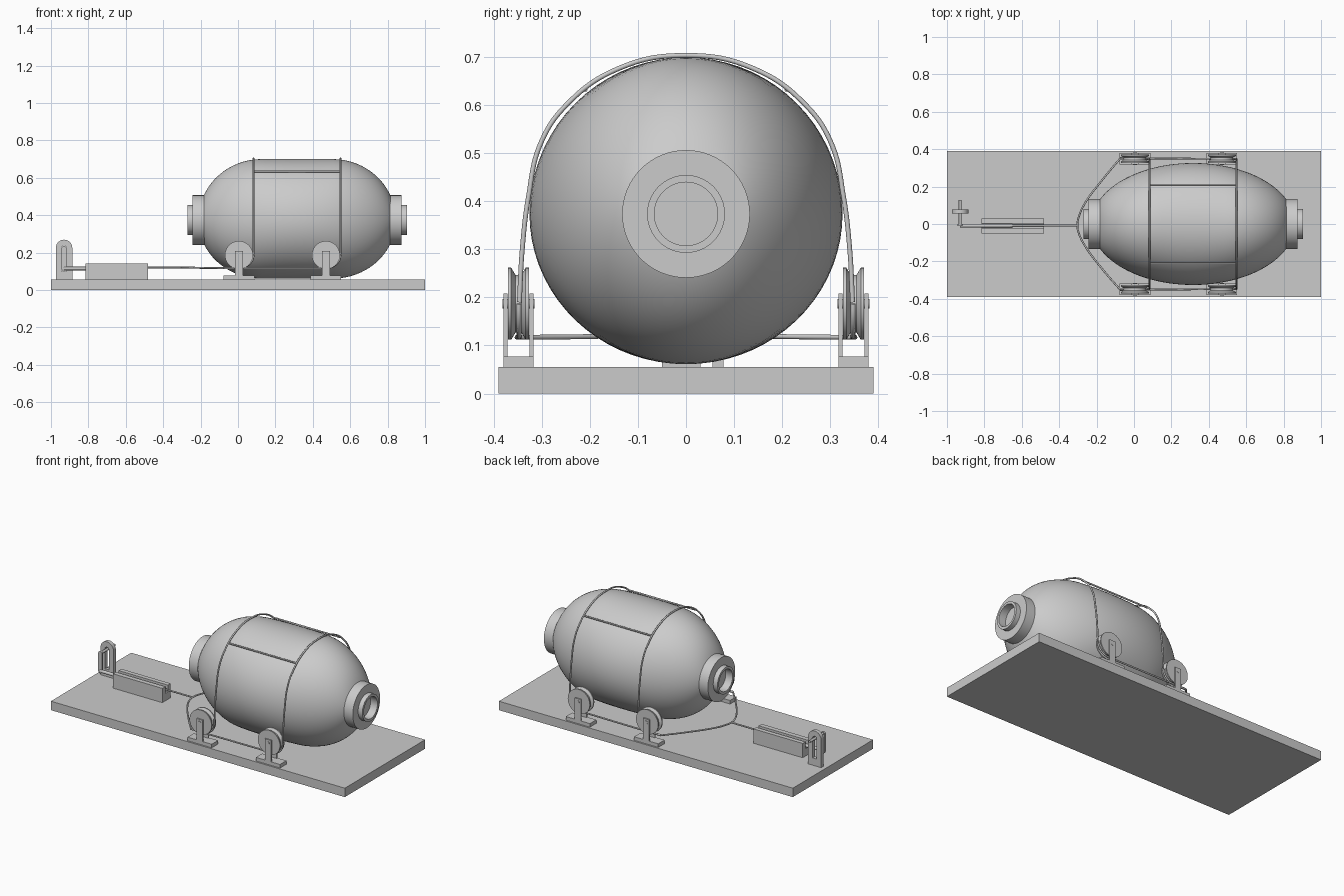
import bpy, bmesh, math
from mathutils import Matrix, Vector

if "Cube" in bpy.data.objects:
    bpy.data.objects.remove(bpy.data.objects["Cube"])

CX, CZ, R = 0.316, 0.374, 0.326


def finish(name, bm, smooth=True):
    bmesh.ops.recalc_face_normals(bm, faces=bm.faces)
    me = bpy.data.meshes.new(name)
    bm.to_mesh(me)
    bm.free()
    ob = bpy.data.objects.new(name, me)
    bpy.context.collection.objects.link(ob)
    if smooth:
        bpy.context.view_layer.objects.active = ob
        bpy.ops.object.select_all(action='DESELECT')
        ob.select_set(True)
        bpy.ops.object.shade_smooth_by_angle(angle=math.radians(35))
    return ob


def box(name, lo, hi):
    bm = bmesh.new()
    lo, hi = Vector(lo), Vector(hi)
    bmesh.ops.create_cube(bm, size=1, matrix=Matrix.Translation((lo + hi) / 2) @ Matrix.Diagonal((*(hi - lo), 1)))
    return finish(name, bm, False)


def loft(name, rings, closed=False):
    bm = bmesh.new()
    vs = [[bm.verts.new(p) for p in r] for r in rings]
    n = len(vs[0])
    pairs = list(zip(vs, vs[1:])) + ([(vs[-1], vs[0])] if closed else [])
    for a, b in pairs:
        for i in range(n):
            bm.faces.new((a[i], a[(i + 1) % n], b[(i + 1) % n], b[i]))
    if not closed:
        bm.faces.new(vs[0])
        bm.faces.new(vs[-1])
    return finish(name, bm)


def lathe(name, profile, centre, axis, n=48):
    # profile holds (offset along axis, radius)
    rings = []
    for d, r in profile:
        ring = []
        for i in range(n):
            t = 2 * math.pi * i / n
            c, s = r * math.cos(t), r * math.sin(t)
            ring.append(Vector(centre) + Vector((d, c, s) if axis == 'x' else (c, d, s)))
        rings.append(ring)
    return loft(name, rings)


def prism(name, outline, y0, y1):
    return loft(name, [[(x, y, z) for x, z in outline] for y in (y0, y1)])


def tube(name, pts, r=0.005, smooth=False):
    cu = bpy.data.curves.new(name, 'CURVE')
    cu.dimensions = '3D'
    cu.bevel_depth = r
    cu.bevel_resolution = 2
    cu.use_fill_caps = True
    sp = cu.splines.new('BEZIER' if smooth else 'POLY')
    if smooth:
        sp.bezier_points.add(len(pts) - 1)
        for b, p in zip(sp.bezier_points, pts):
            b.co = p
            b.handle_left_type = b.handle_right_type = 'AUTO'
    else:
        sp.points.add(len(pts) - 1)
        for b, p in zip(sp.points, pts):
            b.co = (*p, 1)
    ob = bpy.data.objects.new(name, cu)
    bpy.context.collection.objects.link(ob)
    bpy.ops.object.select_all(action='DESELECT')
    bpy.context.view_layer.objects.active = ob
    ob.select_set(True)
    bpy.ops.object.convert(target='MESH')
    return ob


# base board
box("base_board", (-1, -0.39, 0), (1, 0.39, 0.055))

# barrel: elliptical plan, flattened side profile
rings = []
for k in range(49):
    u = -0.52 * math.cos(math.pi * k / 48)
    w = R * math.sqrt(1 - (u / 0.545) ** 2)
    h = R * math.sqrt(1 - (max(abs(u) - 0.19, 0) / 0.338) ** 2)
    ring = []
    for i in range(72):
        t = 2 * math.pi * i / 72
        s = math.sin(t)
        ring.append((CX + u, w * math.cos(t), CZ + h * s * (0.96 if s < 0 else 1)))
    rings.append(ring)
loft("barrel", rings)

# end collars with recessed openings
for sgn, label in ((-1, "left"), (1, "right")):
    prof = [(0.485, 0.133), (0.558, 0.133), (0.558, 0.081), (0.587, 0.081), (0.587, 0.066), (0.54, 0.066)]
    lathe(label + "_collar", [(sgn * d, r) for d, r in prof], (CX, 0, CZ), 'x', 64)

# pulleys, brackets and axles
WZ, WR = 0.187, 0.075
for x in (0.005, 0.47):
    for s in (-1, 1):
        yc = s * 0.349
        lathe("pulley", [(-0.022, WR), (-0.015, WR), (-0.006, 0.06), (0.006, 0.06),
                         (0.015, WR), (0.022, WR)], (x, yc, WZ), 'y')
        lathe("axle", [(-0.033, 0.01), (0.033, 0.01)], (x, yc, WZ), 'y', 20)
        box("bracket_foot", (x - 0.082, yc - 0.031, 0.055), (x + 0.082, yc + 0.031, 0.077))
        for d in (-0.027, 0.027):
            box("bracket_upright", (x - 0.021, yc + d - 0.004, 0.07), (x + 0.021, yc + d + 0.004, 0.208))

# straps over the barrel, wrapped under the pulleys and run to the yoke
half = [(0.347, 0.19), (0.341, 0.30), (0.328, 0.41), (0.303, 0.52), (0.25, 0.60), (0.14, 0.677)]
for x in (0.005, 0.47):
    over = [(x + 0.078, -y, z) for y, z in half] + [(x + 0.078, 0, 0.704)]
    over += [(x + 0.078, y, z) for y, z in reversed(half)]
    tube("strap", over, smooth=True)
    for s in (-1, 1):
        wrap = [(x + 0.078 * math.cos(a * math.pi / 16), s * 0.348, WZ - 0.07 * math.sin(a * math.pi / 16))
                for a in range(9)]
        tube("pulley_wrap", wrap + [(-0.075, s * (0.352 if x > 0.1 else 0.346), 0.117)])

# tie bars between the straps
for y in (-0.21, 0.21):
    tube("tie_bar", [(0.083, y, 0.633), (0.548, y, 0.633)])

# yoke cable and pull cable
yoke = [(-0.075, -0.35, 0.117), (-0.17, -0.24, 0.118), (-0.26, -0.12, 0.12), (-0.293, -0.055, 0.12),
        (-0.303, -0.008, 0.12), (-0.293, 0.045, 0.12), (-0.26, 0.115, 0.12), (-0.17, 0.235, 0.118),
        (-0.075, 0.35, 0.117)]
tube("yoke_cable", yoke, smooth=True)
tube("pull_cable", [(-0.303, -0.009, 0.12), (-0.66, -0.009, 0.12)])

# slotted guide block
sec = [(-0.05, 0.055), (0.03, 0.055), (0.03, 0.143), (0.003, 0.143), (0.003, 0.1),
       (-0.021, 0.1), (-0.021, 0.143), (-0.05, 0.143)]
loft("guide_block", [[(x, y, z) for y, z in sec] for x in (-0.815, -0.48)])

# crank rod, arm and shaft
tube("push_rod", [(-0.65, -0.009, 0.115), (-0.93, -0.009, 0.115)], 0.01)
arm = [(-0.93 + 0.013 * math.cos(t), z0 + 0.013 * math.sin(t))
       for z0, t0 in ((0.222, 0), (0.113, math.pi))
       for t in [t0 + math.pi * i / 10 for i in range(11)]]
prism("crank_arm", arm, -0.012, 0.0)
tube("crank_shaft", [(-0.93, -0.005, 0.222), (-0.93, 0.128, 0.222)], 0.008)

# slotted crank stand with rounded top
arc = [math.pi * i / 16 for i in range(17)]
outer = [(-0.93 + 0.044 * math.cos(t), 0.225 + 0.044 * math.sin(t)) for t in arc]
inner = [(-0.93 + 0.014 * math.cos(t), 0.222 + 0.014 * math.sin(t)) for t in arc]
outer = [(-0.886, 0.055)] + outer + [(-0.974, 0.055)]
inner = [(-0.916, 0.1)] + inner + [(-0.944, 0.1)]
loft("crank_stand", [[(x, y, z) for x, z in o] for o, y in
                     ((outer, 0.055), (outer, 0.078), (inner, 0.078), (inner, 0.055))], closed=True)
